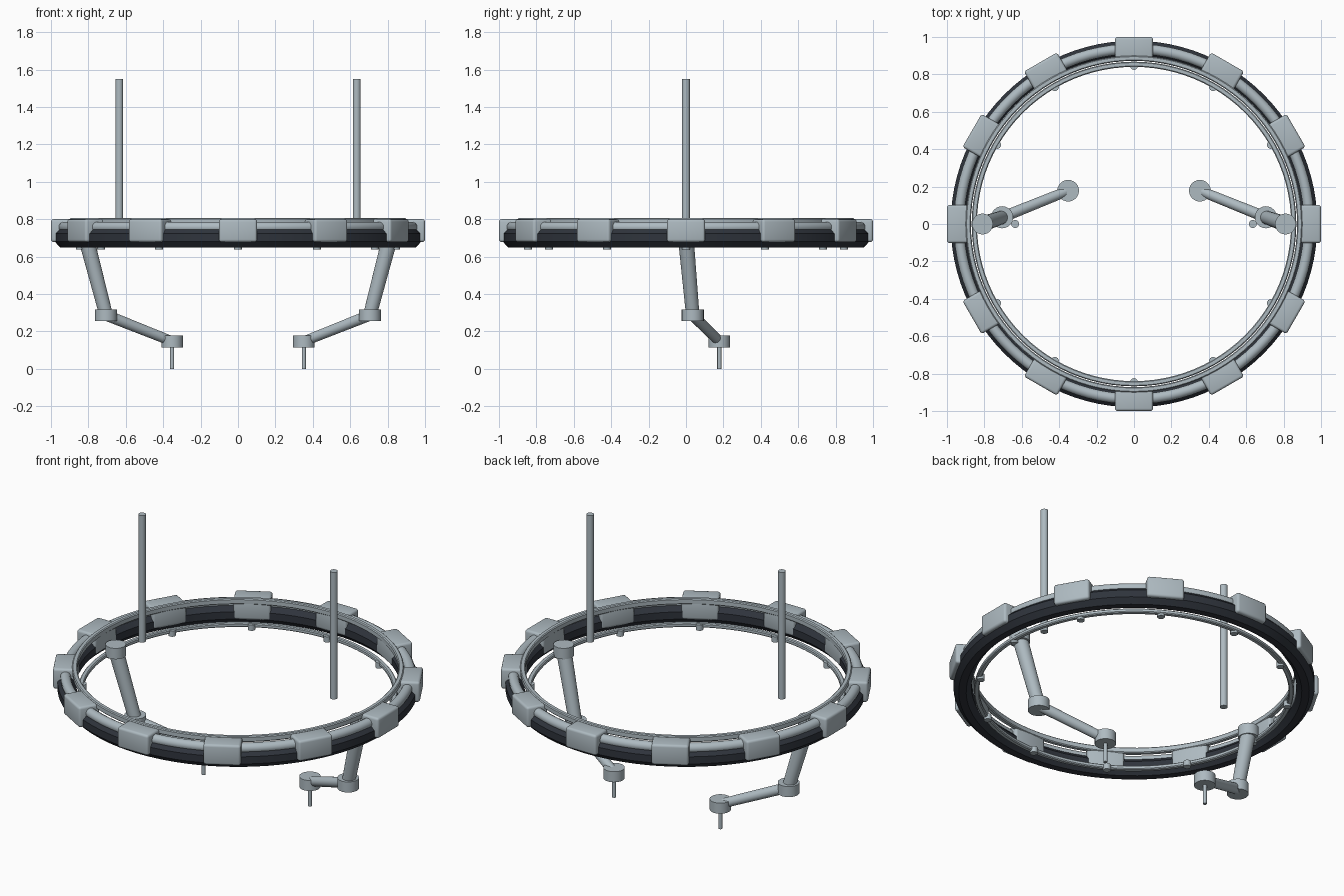
import bpy, bmesh, math
from mathutils import Vector, Matrix

cube = bpy.data.objects.get("Cube")
if cube:
    bpy.data.objects.remove(cube, do_unlink=True)


def material(name, rgb):
    m = bpy.data.materials.new(name)
    m.use_nodes = True
    m.diffuse_color = (*rgb, 1)
    bsdf = next(n for n in m.node_tree.nodes if n.type == 'BSDF_PRINCIPLED')
    bsdf.inputs["Base Color"].default_value = (*rgb, 1)
    return m


GREY = material("pale blue grey", (0.42, 0.49, 0.53))
DARK = material("dark slate", (0.028, 0.034, 0.045))


def finish(name, bm, mat, angle=40):
    bmesh.ops.recalc_face_normals(bm, faces=bm.faces)
    mesh = bpy.data.meshes.new(name)
    bm.to_mesh(mesh)
    bm.free()
    mesh.materials.append(mat)
    ob = bpy.data.objects.new(name, mesh)
    bpy.context.collection.objects.link(ob)
    bpy.ops.object.select_all(action='DESELECT')
    ob.select_set(True)
    bpy.context.view_layer.objects.active = ob
    bpy.ops.object.shade_smooth_by_angle(angle=math.radians(angle))
    return ob


def hoop(name, profile, mat, steps=96, angle=40):
    """Sweep a closed (radius, height) profile around the z axis."""
    bm = bmesh.new()
    loops = []
    for i in range(steps):
        a = math.tau * i / steps
        loops.append([bm.verts.new((r * math.cos(a), r * math.sin(a), z)) for r, z in profile])
    n = len(profile)
    for i in range(steps):
        p, q = loops[i], loops[(i + 1) % steps]
        for j in range(n):
            k = (j + 1) % n
            bm.faces.new((p[j], q[j], q[k], p[k]))
    return finish(name, bm, mat, angle)


def round_section(r, z, size, sides, height=None):
    height = height or size
    s = 1 / math.cos(math.pi / sides)
    return [(r + size * s * math.cos(math.tau * (i + 0.5) / sides),
             z + height * s * math.sin(math.tau * (i + 0.5) / sides)) for i in range(sides)]


def box_section(r0, r1, z0, z1, c=0.005):
    return [(r0 + c, z0), (r1 - c, z0), (r1, z0 + c), (r1, z1 - c),
            (r1 - c, z1), (r0 + c, z1), (r0, z1 - c), (r0, z0 + c)]


def rod(name, a, b, r0, r1=None, mat=GREY, sides=24):
    """Cylinder or cone running from point a to point b."""
    a, b = Vector(a), Vector(b)
    d = b - a
    turn = d.to_track_quat('Z', 'Y').to_matrix().to_4x4()
    bm = bmesh.new()
    bmesh.ops.create_cone(bm, cap_ends=True, segments=sides, radius1=r0,
                          radius2=r0 if r1 is None else r1, depth=d.length,
                          matrix=Matrix.Translation((a + b) / 2) @ turn)
    return finish(name, bm, mat)


# Concentric hoops
hoop("dark_outer_hoop", round_section(0.931, 0.702, 0.049, 8, 0.052), DARK, angle=25)
hoop("outer_rail", round_section(0.936, 0.757, 0.028, 12), GREY)
hoop("upper_inner_rail", box_section(0.872, 0.9, 0.772, 0.806), GREY)
hoop("lower_inner_rail", box_section(0.84, 0.868, 0.65, 0.674), GREY)

# Clamp blocks and small studs around the hoops
for i in range(12):
    a = math.tau * i / 12
    spin = Matrix.Rotation(a, 4, 'Z')
    bm = bmesh.new()
    bmesh.ops.create_cube(bm, size=1, matrix=spin @ Matrix.Translation((0.937, 0, 0.739))
                          @ Matrix.Diagonal((0.126, 0.204, 0.122, 1)))
    bmesh.ops.bevel(bm, geom=bm.edges[:], offset=0.014, segments=3, profile=0.5, affect='EDGES')
    finish(f"clamp_block_{i + 1}", bm, GREY)
    x, y = 0.845 * math.cos(a), 0.845 * math.sin(a)
    rod(f"stud_{i + 1}", (x, y, 0.638), (x, y, 0.672), 0.021, sides=16)

# Hanging rods and jointed arms, one set per side
for side, s in (("left", 1), ("right", -1)):
    rod(f"{side}_hanging_rod", (s * 0.635, 0, 0.79), (s * 0.635, 0, 1.55), 0.021)
    shoulder, elbow, wrist = (s * 0.81, 0), (s * 0.705, 0.036), (s * 0.352, 0.178)
    rod(f"{side}_shoulder_joint", (*shoulder, 0.66), (*shoulder, 0.725), 0.056)
    rod(f"{side}_upper_arm", (*shoulder, 0.69), (*elbow, 0.287), 0.042, 0.036)
    rod(f"{side}_elbow_joint", (*elbow, 0.255), (*elbow, 0.318), 0.059)
    rod(f"{side}_forearm", (*elbow, 0.287), (*wrist, 0.147), 0.03, 0.027)
    rod(f"{side}_wrist_joint", (*wrist, 0.115), (*wrist, 0.178), 0.058)
    rod(f"{side}_needle", (*wrist, 0), (*wrist, 0.12), 0.011, sides=16)
